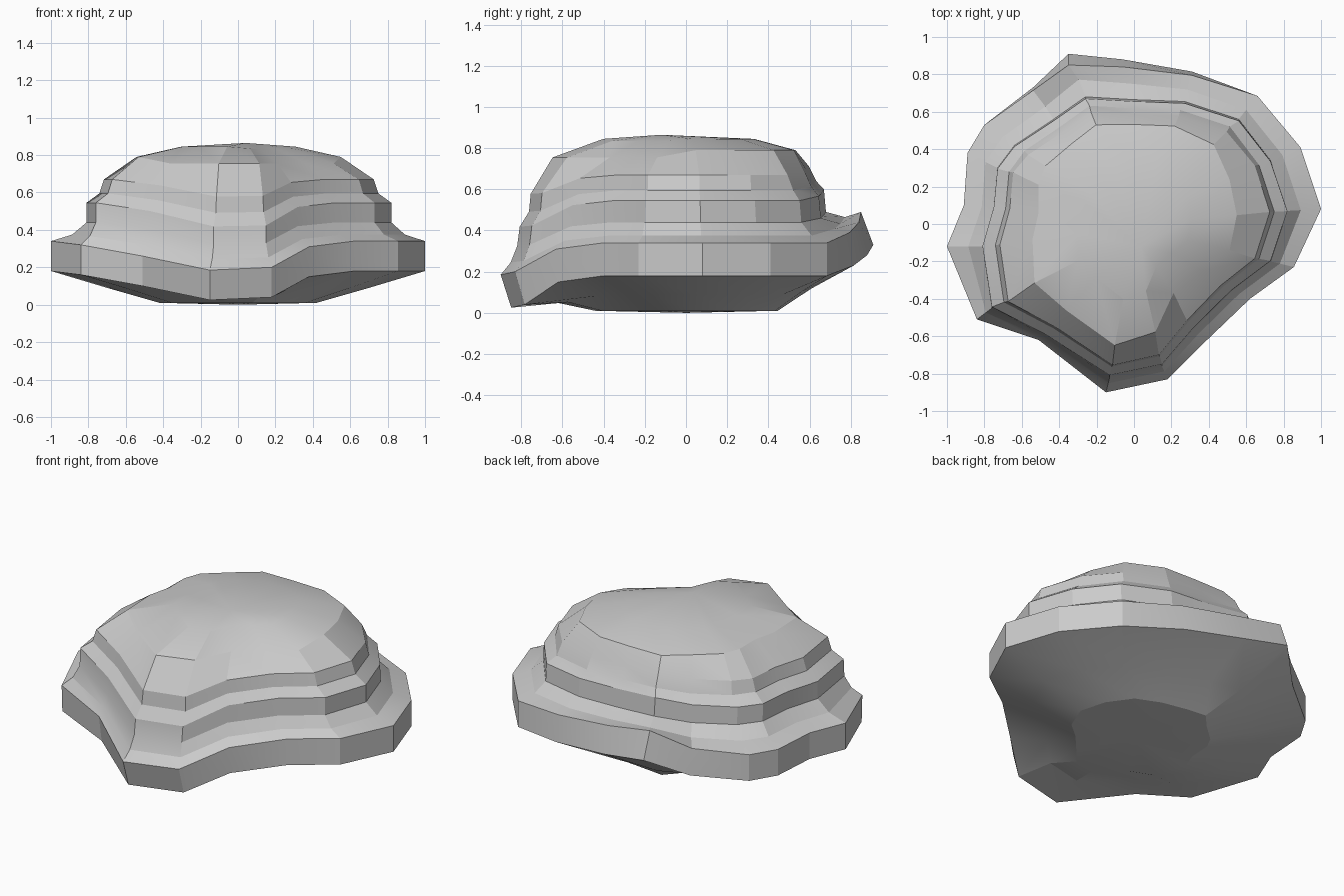
import bpy, bmesh, math
from mathutils import Vector

# Outline stations: rim x, y, z-shift | inner tier x, y, z-shift | dome shoulder scale
STATIONS = [
    (-0.35, 0.91, 0.15, -0.26, 0.68, 0.05, 0.78),
    (-0.06, 0.88, 0.10, 0.00, 0.665, 0.03, 0.80),
    (0.31, 0.815, 0.05, 0.27, 0.655, 0.02, 0.80),
    (0.66, 0.685, 0.0, 0.56, 0.56, 0.0, 0.76),
    (0.89, 0.41, 0.0, 0.73, 0.34, 0.0, 0.70),
    (1.0, 0.08, 0.0, 0.82, 0.07, 0.0, 0.67),
    (0.855, -0.23, 0.0, 0.73, -0.20, 0.0, 0.70),
    (0.62, -0.40, 0.0, 0.52, -0.36, 0.0, 0.70),
    (0.38, -0.63, -0.03, 0.32, -0.56, -0.02, 0.66),
    (0.18, -0.83, -0.14, 0.15, -0.76, -0.11, 0.76),
    (-0.15, -0.90, -0.155, -0.13, -0.82, -0.115, 0.79),
    (-0.51, -0.62, -0.08, -0.47, -0.60, -0.04, 0.77),
    (-0.84, -0.51, -0.02, -0.76, -0.45, 0.0, 0.70),
    (-1.0, -0.12, 0.0, -0.81, -0.12, 0.0, 0.67),
    (-0.91, 0.10, 0.0, -0.75, 0.09, 0.0, 0.68),
    (-0.89, 0.38, 0.0, -0.73, 0.30, 0.0, 0.70),
    (-0.80, 0.53, 0.0, -0.64, 0.42, 0.0, 0.74),
    (-0.54, 0.73, 0.04, -0.43, 0.56, 0.01, 0.77),
]


def column(ox, oy, od, ix, iy, dz, s):
    """Points of one station from the underside up to the crown."""
    o, i = Vector((ox, oy)), Vector((ix, iy))
    mid = o.lerp(i, 0.6)
    dent = ox > 0 and oy < -0.2             # slightly scooped front right of the dome
    shoulder_z = 0.755 if dent or oy < -0.6 else 0.79
    cy = 0.88 if iy > 0.4 else 0.92
    return [
        (ox * 0.42, oy * 0.49, 0.01),                                  # underside
        (ox * 0.7, oy * 0.69, 0.09 + 0.27 * od),                       # lower slope
        (ox, oy - 0.33 * min(od, 0), 0.18 + od),                       # rim bottom
        (ox, oy - 0.4 * max(od, 0), 0.34 + od),                        # rim top
        (mid.x, mid.y, 0.375 + 0.4 * od + 0.6 * dz),                   # terrace
        (ix, iy, 0.44 + dz),                                           # middle tier
        (ix, iy * 0.985, 0.545 + 1.1 * dz),
        (ix * 0.915, iy * 0.93, 0.595 + 0.9 * dz),                     # upper tier
        (ix * 0.885, iy * cy, 0.67 + 0.8 * dz),
        (ix * s, iy * s, shoulder_z),                                  # shoulder
        (ix * s * 0.56, iy * s * 0.62, 0.835 if dent else 0.845),      # crown
    ]


bm = bmesh.new()
cols = [[bm.verts.new(p) for p in column(*st)] for st in STATIONS]
n = len(cols)
bottom = bm.verts.new((0, 0, 0))
top = bm.verts.new((0.04, -0.12, 0.865))
for k in range(n):
    a, b = cols[k], cols[(k + 1) % n]
    for j in range(len(a) - 1):
        bm.faces.new((a[j], b[j], b[j + 1], a[j + 1]))
    bm.faces.new((a[0], bottom, b[0]))
    bm.faces.new((a[-1], b[-1], top))
bmesh.ops.recalc_face_normals(bm, faces=bm.faces[:])

mesh = bpy.data.meshes.new("layered_rock")
bm.to_mesh(mesh)
bm.free()
rock = bpy.data.objects.new("layered_rock", mesh)
bpy.context.collection.objects.link(rock)

# Visible facets with crisp terrace edges
bpy.context.view_layer.objects.active = rock
rock.select_set(True)
bpy.ops.object.shade_smooth_by_angle(angle=math.radians(15))
